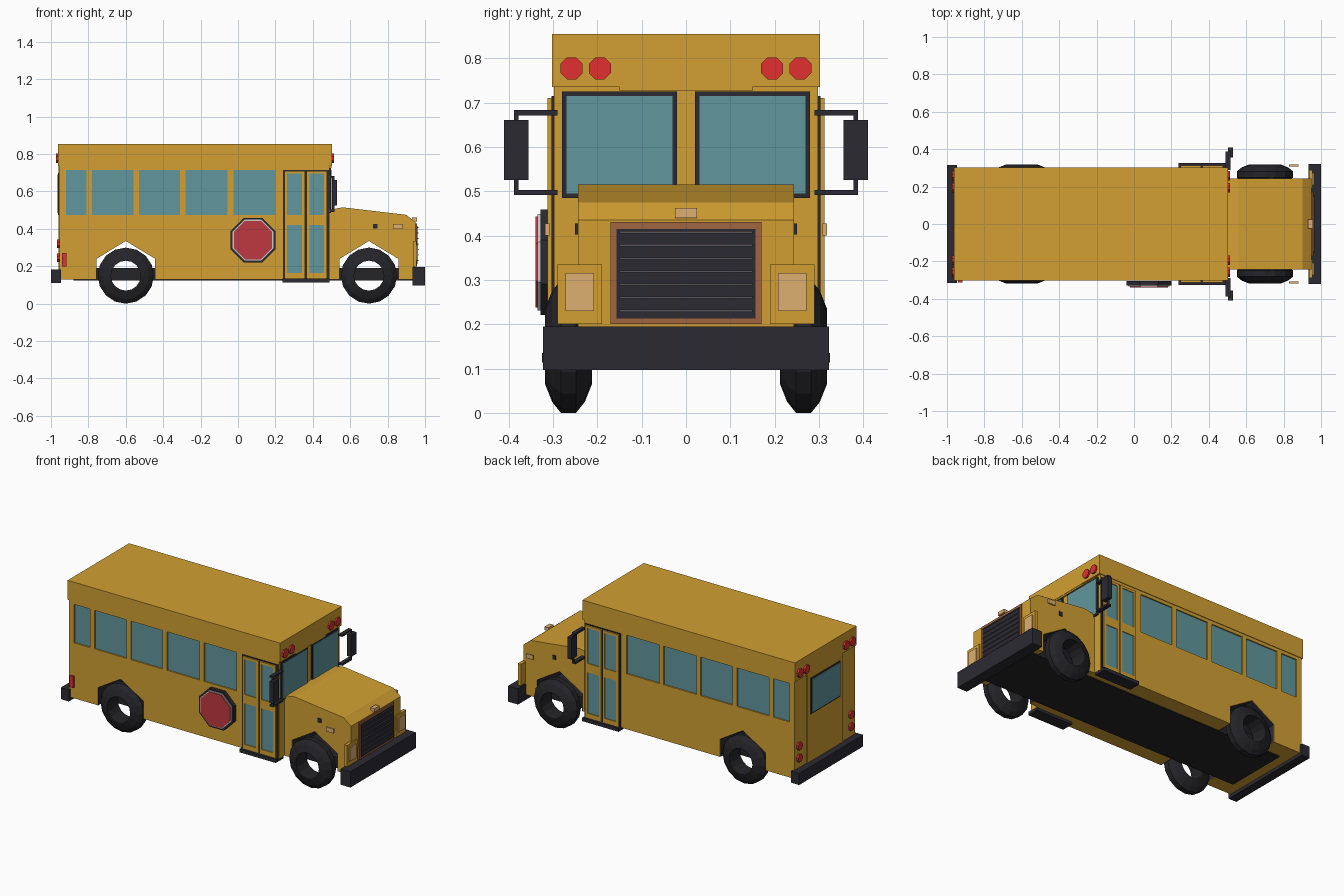
import bpy, bmesh, math
from mathutils import Matrix

if "Cube" in bpy.data.objects:
    bpy.data.objects.remove(bpy.data.objects["Cube"])


def material(name, rgb):
    m = bpy.data.materials.new(name)
    m.diffuse_color = (*rgb, 1)
    m.use_nodes = True
    m.node_tree.nodes["Principled BSDF"].inputs["Base Color"].default_value = m.diffuse_color
    return m


YELLOW = material("yellow", (0.645, 0.352, 0.032))
GLASS = material("glass", (0.12, 0.31, 0.34))
DARK = material("dark", (0.025, 0.023, 0.032))
TYRE = material("tyre", (0.018, 0.018, 0.022))
RED = material("red", (0.75, 0.03, 0.03))
SIGN = material("sign_red", (0.51, 0.04, 0.05))
AMBER = material("amber", (0.73, 0.43, 0.16))
COPPER = material("copper", (0.35, 0.13, 0.05))
WHITE = material("white", (0.8, 0.8, 0.8))
GREY = material("grey", (0.1, 0.09, 0.11))


def finish(name, bm, mat):
    bmesh.ops.recalc_face_normals(bm, faces=bm.faces)
    me = bpy.data.meshes.new(name)
    bm.to_mesh(me)
    bm.free()
    if mat:
        me.materials.append(mat)
    ob = bpy.data.objects.new(name, me)
    bpy.context.collection.objects.link(ob)
    return ob


def boxes(name, mat, *extents):
    """Boxes given as x0, x1, y0, y1, z0, z1, joined in one object."""
    bm = bmesh.new()
    for x0, x1, y0, y1, z0, z1 in extents:
        m = Matrix.Translation(((x0 + x1) / 2, (y0 + y1) / 2, (z0 + z1) / 2))
        m = m @ Matrix.Diagonal((x1 - x0, abs(y1 - y0), z1 - z0, 1))
        bmesh.ops.create_cube(bm, size=1, matrix=m)
    return finish(name, bm, mat)


def both(*extents):
    """Mirror box extents across the bus's centre plane."""
    return [e for x0, x1, y0, y1, z0, z1 in extents
            for e in ((x0, x1, y0, y1, z0, z1), (x0, x1, -y1, -y0, z0, z1))]


def prism(name, mat, pts, y0, y1):
    """Extrude an x-z outline along y."""
    bm = bmesh.new()
    f = bm.faces.new([bm.verts.new((x, y0, z)) for x, z in pts])
    g = bmesh.ops.extrude_face_region(bm, geom=[f])["geom"]
    bmesh.ops.translate(bm, vec=(0, y1 - y0, 0),
                        verts=[v for v in g if isinstance(v, bmesh.types.BMVert)])
    return finish(name, bm, mat)


def discs(name, mat, r, depth, sides, axis, centres):
    bm = bmesh.new()
    turn = Matrix.Rotation(math.pi / 2, 4, axis)
    spin = Matrix.Rotation(math.pi / sides, 4, "Z")
    for c in centres:
        bmesh.ops.create_cone(bm, cap_ends=True, segments=sides, radius1=r, radius2=r,
                              depth=depth, matrix=Matrix.Translation(c) @ turn @ spin)
    return finish(name, bm, mat)


def arch(cx, grow=0.0):
    w = 0.157 - grow
    return [(cx - w, 0.13), (cx - w, 0.24), (cx, 0.335 - grow), (cx + w, 0.24), (cx + w, 0.13)]


REAR, FRONT = -0.60, 0.70

# Passenger body with rear wheel arch, and recessed side windows
body = prism("body", YELLOW,
             [(-0.95, 0.13), *arch(REAR), (0.49, 0.13), (0.49, 0.74), (-0.95, 0.74)], -0.298, 0.298)
spans = [(-0.92, -0.81), (-0.78, -0.56), (-0.53, -0.31), (-0.28, -0.055), (-0.025, 0.20)]
cutter = boxes("window_cutter", None, *both(*[(a, b, 0.286, 0.33, 0.475, 0.715) for a, b in spans]))
cut = body.modifiers.new("windows", "BOOLEAN")
cut.object, cut.solver = cutter, "EXACT"
bpy.context.view_layer.objects.active = body
bpy.ops.object.modifier_apply(modifier=cut.name)
bpy.data.objects.remove(cutter)
boxes("side_windows", GLASS, *both(*[(a, b, 0.28, 0.29, 0.475, 0.715) for a, b in spans]))
boxes("roof", YELLOW, (-0.962, 0.502, -0.302, 0.302, 0.735, 0.855))
boxes("roof_brow", YELLOW, (0.48, 0.5, -0.15, 0.15, 0.726, 0.74))

# Hood with front wheel arch
prism("hood", YELLOW, [(0.48, 0.13), *arch(FRONT), (0.945, 0.13), (0.95, 0.435), (0.90, 0.475),
                       (0.56, 0.515), (0.48, 0.50)], -0.244, 0.244)

# Dark arch linings and underfloor
for name, cx, w in (("rear_arch_lining", REAR, 0.297), ("front_arch_lining", FRONT, 0.243)):
    bm = bmesh.new()
    rows = [[bm.verts.new((x, y, z)) for x, z in arch(cx, 0.002)] for y in (-w, w)]
    for i in range(4):
        bm.faces.new((rows[0][i], rows[0][i + 1], rows[1][i + 1], rows[1][i]))
    finish(name, bm, DARK)
boxes("underfloor", TYRE, (-0.88, 0.94, -0.2, 0.2, 0.124, 0.19))

# Wheels: open rings, wide at the hole and narrow at the tread
section = [(0.08, -0.053), (0.085, -0.053), (0.125, -0.037), (0.15, -0.017),
           (0.15, 0.017), (0.125, 0.037), (0.085, 0.053), (0.08, 0.053)]
for end, cx in (("rear", REAR), ("front", FRONT)):
    for side, cy in (("near", -0.265), ("far", 0.265)):
        bm = bmesh.new()
        n = 16
        rings = []
        for k in range(n):
            a = 2 * math.pi * k / n
            rings.append([bm.verts.new((cx + r * math.cos(a), cy + y, 0.15 + r * math.sin(a)))
                          for r, y in section])
        for k in range(n):
            p, q = rings[k], rings[(k + 1) % n]
            for i in range(len(section)):
                j = (i + 1) % len(section)
                bm.faces.new((p[i], p[j], q[j], q[i]))
        finish(f"{end}_{side}_wheel", bm, TYRE)

# Bumpers
boxes("front_bumper", DARK, (0.932, 1.0, -0.322, 0.322, 0.097, 0.195))
boxes("rear_bumper", DARK, (-1.0, -0.945, -0.315, 0.315, 0.11, 0.182))

# Folding doors and steps on both sides
leaves = [(0.248, 0.358), (0.366, 0.476)]
boxes("door_frame", DARK, *both((0.24, 0.486, 0.29, 0.303, 0.13, 0.715)))
leaf_parts, panes = [], []
for a, b in leaves:
    leaf_parts += [(a, a + 0.015, 0.29, 0.312, 0.135, 0.71), (b - 0.015, b, 0.29, 0.312, 0.135, 0.71)]
    leaf_parts += [(a + 0.015, b - 0.015, 0.29, 0.312, z0, z1)
                   for z0, z1 in ((0.135, 0.165), (0.42, 0.475), (0.695, 0.71))]
    panes += [(a + 0.015, b - 0.015, 0.29, 0.307, z0, z1) for z0, z1 in ((0.165, 0.42), (0.475, 0.695))]
boxes("door_leaves", YELLOW, *both(*leaf_parts))
boxes("door_glass", GLASS, *both(*panes))
boxes("door_steps", DARK, *both((0.237, 0.488, 0.25, 0.325, 0.114, 0.135)))

# Windshield
boxes("windshield_frame", DARK, *both((0.48, 0.497, 0.02, 0.28, 0.485, 0.725)))
boxes("windshield_glass", GLASS, *both((0.485, 0.50, 0.03, 0.27, 0.495, 0.715)))

# Mirrors and their arms
boxes("mirrors", DARK, *both((0.503, 0.53, 0.355, 0.41, 0.525, 0.66)))
boxes("mirror_arms", DARK, *both((0.49, 0.515, 0.29, 0.388, 0.671, 0.683),
                                 (0.49, 0.515, 0.29, 0.388, 0.491, 0.503),
                                 (0.503, 0.515, 0.378, 0.388, 0.491, 0.683)))

# Grille
boxes("grille_frame", COPPER, (0.93, 0.957, -0.17, 0.17, 0.20, 0.43))
boxes("grille", DARK, (0.94, 0.96, -0.157, 0.157, 0.213, 0.415))
boxes("grille_slats", GREY, *[(0.95, 0.965, -0.15, 0.15, 0.228 + i * 0.0295, 0.233 + i * 0.0295)
                              for i in range(7)])

# Headlights and small markers
boxes("headlight_housings", YELLOW, *both((0.935, 0.955, 0.19, 0.29, 0.20, 0.335)))
boxes("headlights", AMBER, *both((0.945, 0.962, 0.208, 0.272, 0.23, 0.315)))
boxes("hood_marker", AMBER, (0.93, 0.957, -0.025, 0.025, 0.44, 0.462))
boxes("side_markers", AMBER, *both((0.83, 0.88, 0.308, 0.318, 0.40, 0.427)))
boxes("hood_latches", DARK, *both((0.723, 0.746, 0.24, 0.25, 0.402, 0.427)))

# Warning lamps front and back, tail lamps
ys = [s * y for s in (-1, 1) for y in (0.194, 0.258)]
discs("front_warning_lamps", RED, 0.027, 0.02, 8, "Y", [(0.502, y, 0.777) for y in ys])
discs("rear_warning_lamps", RED, 0.027, 0.02, 8, "Y", [(-0.964, y, 0.777) for y in ys])
discs("tail_lamps", RED, 0.024, 0.02, 8, "Y",
      [(-0.958, s * 0.255, z) for s in (-1, 1) for z in (0.245, 0.32)])
boxes("rear_side_lamp", RED, (-0.942, -0.918, -0.312, -0.29, 0.20, 0.27))

# Rear emergency door
boxes("rear_corner_panels", YELLOW, *both((-0.955, -0.94, 0.18, 0.298, 0.13, 0.74)))
boxes("rear_door", YELLOW, (-0.96, -0.94, -0.175, 0.175, 0.13, 0.735))
boxes("rear_window_frame", DARK, (-0.962, -0.945, -0.145, 0.145, 0.475, 0.70))
boxes("rear_window", GLASS, (-0.965, -0.945, -0.135, 0.135, 0.485, 0.69))

# Octagonal stop sign on the near side
for name, mat, r, y in (("sign_plate", DARK, 0.129, -0.317), ("sign_border", WHITE, 0.118, -0.324),
                        ("sign_face", SIGN, 0.111, -0.328)):
    discs(name, mat, r, 0.022, 8, "X", [(0.08, y, 0.34)])
